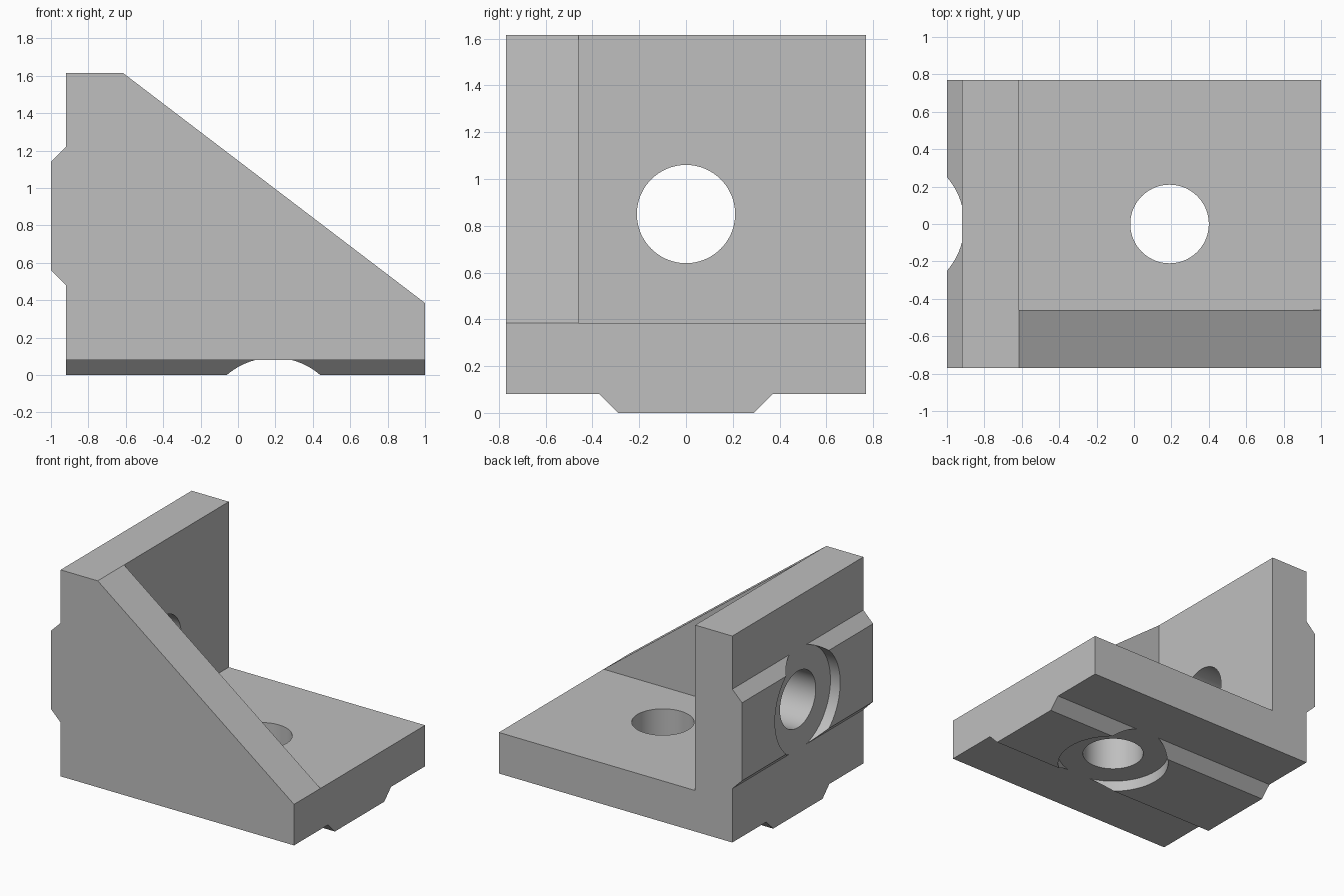
import bpy
import bmesh
from math import pi
from mathutils import Matrix, Vector

cube = bpy.data.objects.get("Cube")
if cube:
    bpy.data.objects.remove(cube, do_unlink=True)

# Main dimensions
LEFT, WALL, RIGHT = -0.92, -0.615, 1.0        # wall back, wall inside, base end
BOTTOM, FLOOR, TOP = 0.08, 0.385, 1.615       # base underside, base top, wall top
HALF, RIB = 0.77, -0.46                       # half depth, inner face of the rib
KEY, KEY_ROOT = 0.29, 0.37                    # half widths of the locating keys
HOLE, RECESS = 0.21, 0.383                    # radii
BASE_X, WALL_Z = 0.19, 0.85                   # hole centres

grey = bpy.data.materials.new("light grey")
grey.use_nodes = True
color = (0.52, 0.52, 0.52, 1.0)
grey.diffuse_color = color
grey.node_tree.nodes["Principled BSDF"].inputs["Base Color"].default_value = color


def finish(name, bm):
    bmesh.ops.recalc_face_normals(bm, faces=bm.faces)
    mesh = bpy.data.meshes.new(name)
    bm.to_mesh(mesh)
    bm.free()
    mesh.materials.append(grey)
    obj = bpy.data.objects.new(name, mesh)
    bpy.context.collection.objects.link(obj)
    return obj


def prism(name, outline, place, start, end):
    """Extrude a 2D outline from start to end; place maps (a, b, depth) to a point."""
    bm = bmesh.new()
    face = bm.faces.new([bm.verts.new(place(a, b, start)) for a, b in outline])
    new = bmesh.ops.extrude_face_region(bm, geom=[face])["geom"]
    shift = Vector(place(0, 0, end)) - Vector(place(0, 0, start))
    bmesh.ops.translate(bm, vec=shift, verts=[v for v in new if isinstance(v, bmesh.types.BMVert)])
    return finish(name, bm)


def cylinder(name, radius, center, depth, along_x):
    bm = bmesh.new()
    turn = Matrix.Rotation(pi / 2, 4, "Y") if along_x else Matrix()
    bmesh.ops.create_cone(bm, cap_ends=True, segments=96, radius1=radius, radius2=radius,
                          depth=depth, matrix=Matrix.Translation(center) @ turn)
    return finish(name, bm)


def along_y(a, b, d):
    return (a, d, b)


def along_x(a, b, d):
    return (d, a, b)


# Side outline of the whole bracket, with the wall key on the left
bracket = prism("angle_bracket", [
    (LEFT, 0), (RIGHT, 0), (RIGHT, FLOOR), (WALL, TOP), (LEFT, TOP),
    (LEFT, WALL_Z + KEY_ROOT), (-1, WALL_Z + KEY), (-1, WALL_Z - KEY), (LEFT, WALL_Z - KEY_ROOT),
], along_y, -HALF, HALF)

# Open corner behind the rib
cutters = [prism("corner_cutter", [(WALL, FLOOR), (2, FLOOR), (2, 2), (WALL, 2)], along_y, RIB, 1)]

# Relief on both sides of the base key
slope = (KEY_ROOT - KEY) / BOTTOM
for side in (-1, 1):
    low = KEY - slope * BOTTOM
    cutters.append(prism("key_side_cutter", [
        (side * KEY_ROOT, BOTTOM), (side * low, -BOTTOM), (side, -BOTTOM), (side, BOTTOM),
    ], along_x, -2, 2))

# Round recesses in the keys, then through holes
cutters += [
    cylinder("base_recess_cutter", RECESS, (BASE_X, 0, BOTTOM - 0.1), 0.2, False),
    cylinder("wall_recess_cutter", RECESS, (LEFT - 0.1, 0, WALL_Z), 0.2, True),
    cylinder("base_hole_cutter", HOLE, (BASE_X, 0, 0.2), 0.7, False),
    cylinder("wall_hole_cutter", HOLE, (-0.8, 0, WALL_Z), 0.7, True),
]

bpy.context.view_layer.objects.active = bracket
for cutter in cutters:
    cutter.hide_render = True
    mod = bracket.modifiers.new("cut", "BOOLEAN")
    mod.operation = "DIFFERENCE"
    mod.solver = "EXACT"
    mod.object = cutter
    bpy.ops.object.modifier_apply(modifier=mod.name)
    bpy.data.objects.remove(cutter, do_unlink=True)

# Smooth the hole walls, keep the machined edges sharp
bpy.ops.object.select_all(action="DESELECT")
bracket.select_set(True)
bpy.ops.object.shade_smooth_by_angle(angle=pi / 6)
